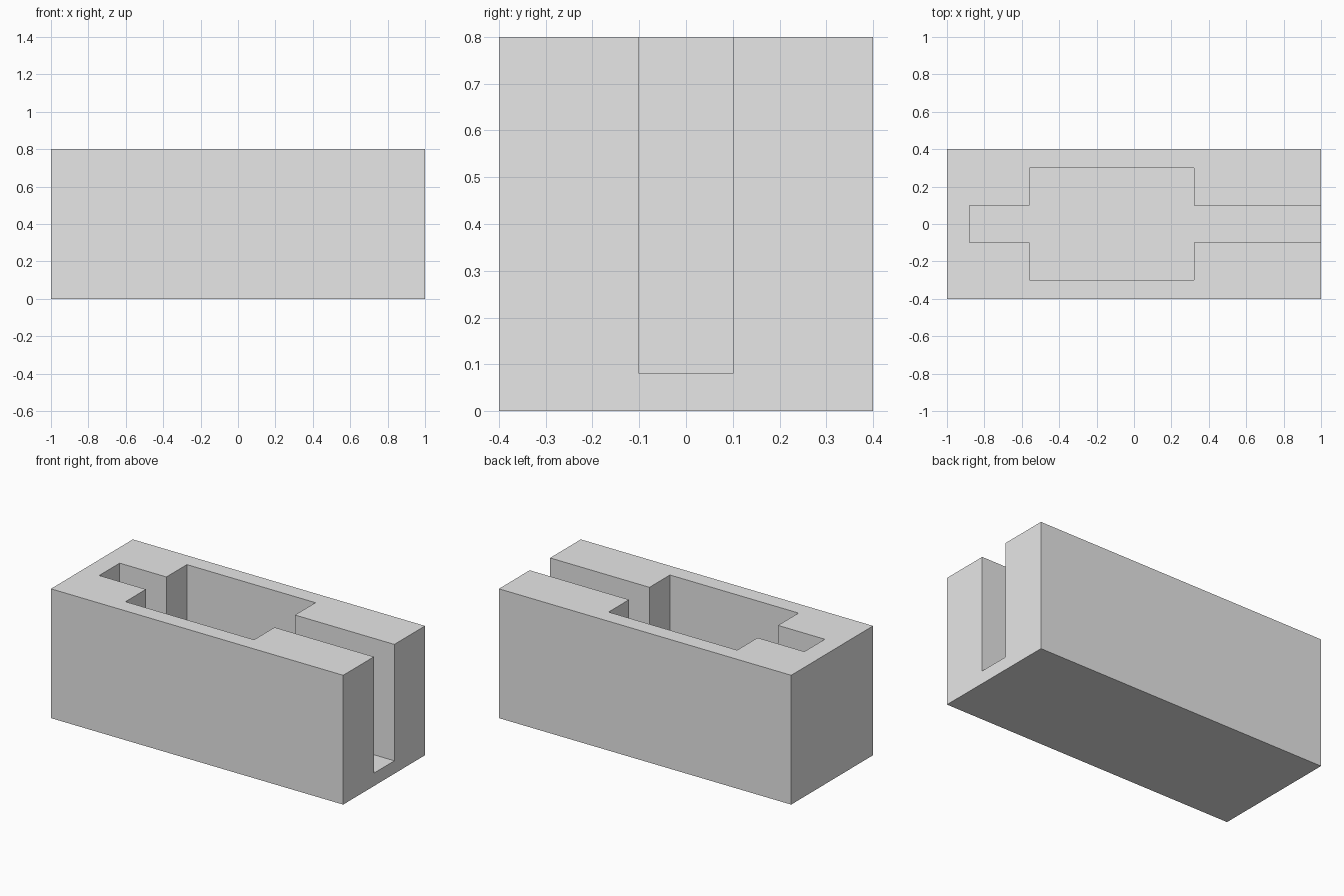
import bpy
import bmesh

cube = bpy.data.objects.get("Cube")
if cube:
    bpy.data.objects.remove(cube, do_unlink=True)

# Material
grey = bpy.data.materials.new("light_grey")
grey.use_nodes = True
colour = (0.8, 0.8, 0.8, 1.0)
grey.diffuse_color = colour
grey.node_tree.nodes["Principled BSDF"].inputs["Base Color"].default_value = colour


def prism(name, outline, bottom, top):
    """Extrude a flat outline between two heights."""
    bm = bmesh.new()
    base = bm.faces.new([bm.verts.new((x, y, bottom)) for x, y in outline])
    result = bmesh.ops.extrude_face_region(bm, geom=[base])
    verts = [v for v in result["geom"] if isinstance(v, bmesh.types.BMVert)]
    bmesh.ops.translate(bm, verts=verts, vec=(0, 0, top - bottom))
    bmesh.ops.recalc_face_normals(bm, faces=bm.faces)
    mesh = bpy.data.meshes.new(name)
    bm.to_mesh(mesh)
    bm.free()
    mesh.materials.append(grey)
    obj = bpy.data.objects.new(name, mesh)
    bpy.context.collection.objects.link(obj)
    return obj


def mirrored(half):
    """Close a half outline by mirroring it across the x axis."""
    return half + [(x, -y) for x, y in reversed(half)]


# Solid block
block = prism("slotted_block", mirrored([(-1, 0.4), (1, 0.4)]), 0, 0.8)

# Wide pocket with a blind slot on one side and an open slot on the other
pocket = prism("pocket_cutter", mirrored([
    (-0.88, 0.1), (-0.56, 0.1), (-0.56, 0.3),
    (0.32, 0.3), (0.32, 0.1), (1.2, 0.1)]), 0.08, 1)
pocket.hide_render = True

# Cut the pocket, then discard the cutter
cut = block.modifiers.new("pocket", "BOOLEAN")
cut.operation = "DIFFERENCE"
cut.solver = "EXACT"
cut.object = pocket
bpy.context.view_layer.objects.active = block
block.select_set(True)
bpy.ops.object.modifier_apply(modifier=cut.name)
bpy.data.objects.remove(pocket, do_unlink=True)
